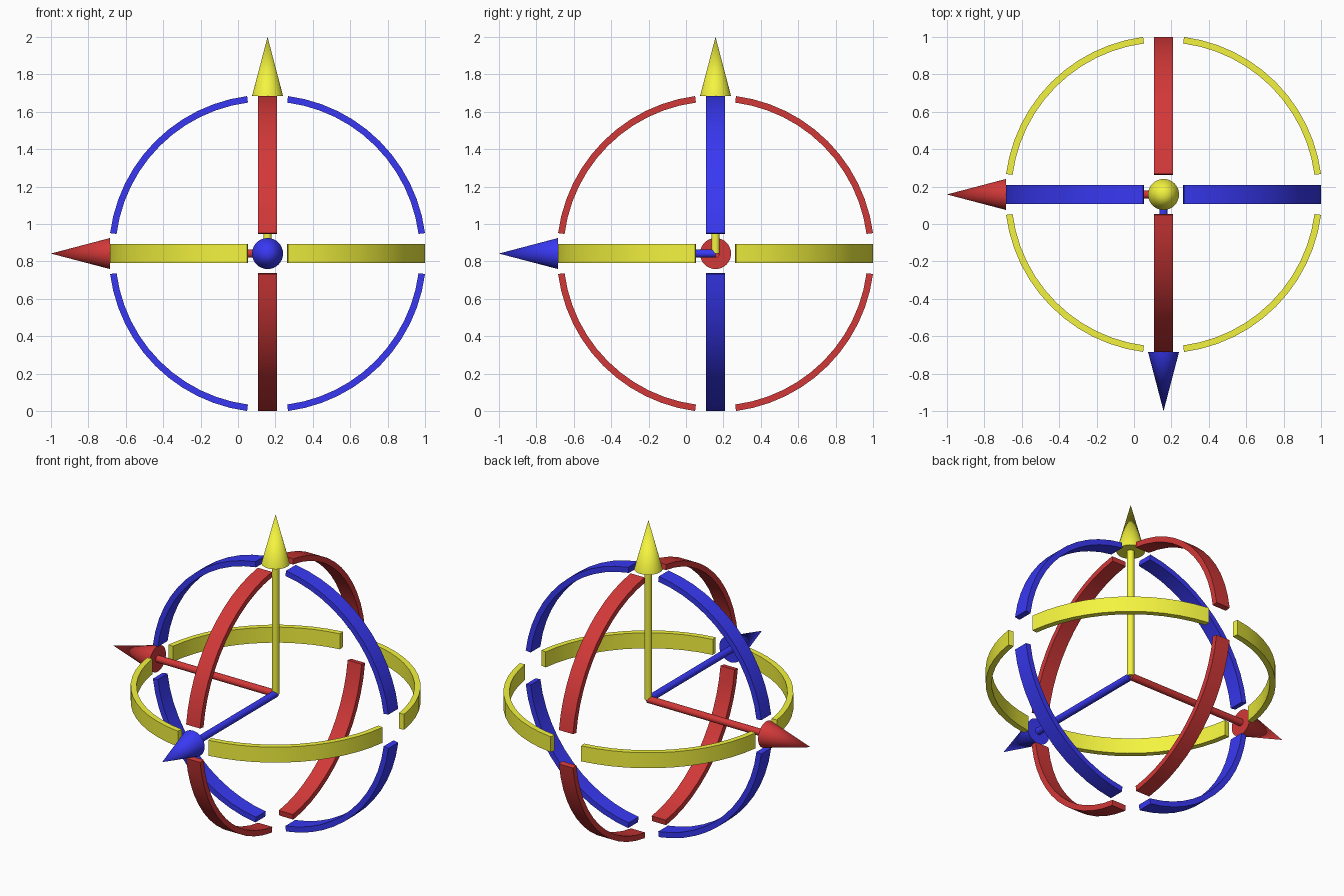
import bpy, bmesh
from math import radians, cos, sin
from mathutils import Matrix, Vector

if "Cube" in bpy.data.objects:
    bpy.data.objects.remove(bpy.data.objects["Cube"])

C = Vector((0.158, 0.158, 0.842))   # common centre of rings and arrows
R_OUT, R_IN, HALF_W = 0.849, 0.814, 0.05
GAP = radians(7.4)                  # half gap between ring quarters
STEPS = 12
SHAFT_R, SHAFT_L = 0.022, 0.842
CONE_R, TIP = 0.083, 1.158


def material(name, rgb):
    m = bpy.data.materials.new(name)
    m.diffuse_color = (*rgb, 1)
    m.use_nodes = True
    m.node_tree.nodes["Principled BSDF"].inputs["Base Color"].default_value = m.diffuse_color
    return m


def finish(name, bm, rot, mat):
    bmesh.ops.recalc_face_normals(bm, faces=bm.faces)
    me = bpy.data.meshes.new(name)
    bm.to_mesh(me)
    bm.free()
    me.transform(Matrix.Translation(C) @ rot)
    me.materials.append(mat)
    ob = bpy.data.objects.new(name, me)
    bpy.context.collection.objects.link(ob)
    bpy.ops.object.select_all(action='DESELECT')
    ob.select_set(True)
    bpy.context.view_layer.objects.active = ob
    bpy.ops.object.shade_smooth_by_angle(angle=radians(30))


def ring(name, rot, mat):
    # four flat band quarters around the local z axis
    bm = bmesh.new()
    profile = [(R_IN, -HALF_W), (R_OUT, -HALF_W), (R_OUT, HALF_W), (R_IN, HALF_W)]
    for q in range(4):
        start = q * radians(90) + GAP
        rows = []
        for i in range(STEPS + 1):
            a = start + (radians(90) - 2 * GAP) * i / STEPS
            rows.append([bm.verts.new((r * cos(a), r * sin(a), z)) for r, z in profile])
        for a, b in zip(rows, rows[1:]):
            for k in range(4):
                n = (k + 1) % 4
                bm.faces.new((a[k], a[n], b[n], b[k]))
        bm.faces.new(rows[0])
        bm.faces.new(rows[-1])
    finish(name, bm, rot, mat)


def arrow(name, rot, mat):
    # thin shaft and cone head along local +z
    for part, r1, r2, z0, z1 in (("shaft", SHAFT_R, SHAFT_R, 0, SHAFT_L),
                                 ("head", CONE_R, 0, SHAFT_L, TIP)):
        bm = bmesh.new()
        bmesh.ops.create_cone(bm, cap_ends=True, segments=32, radius1=r1, radius2=r2,
                              depth=z1 - z0, matrix=Matrix.Translation((0, 0, (z0 + z1) / 2)))
        bmesh.ops.remove_doubles(bm, verts=bm.verts, dist=1e-5)
        finish(f"{name}_{part}", bm, rot, mat)


# each axis gets an arrow and the ring perpendicular to it
for label, rgb, direction in (("red", (0.65, 0.04, 0.04), (-1, 0, 0)),
                              ("blue", (0.04, 0.04, 0.9), (0, -1, 0)),
                              ("yellow", (0.9, 0.9, 0.05), (0, 0, 1))):
    mat = material(label, rgb)
    d = Vector(direction)
    if d.x:
        rot = Matrix.Rotation(radians(-90), 4, 'Y')
    elif d.y:
        rot = Matrix.Rotation(radians(90), 4, 'X')
    else:
        rot = Matrix.Identity(4)
    arrow(label + "_arrow", rot, mat)
    ring(label + "_ring", rot, mat)
